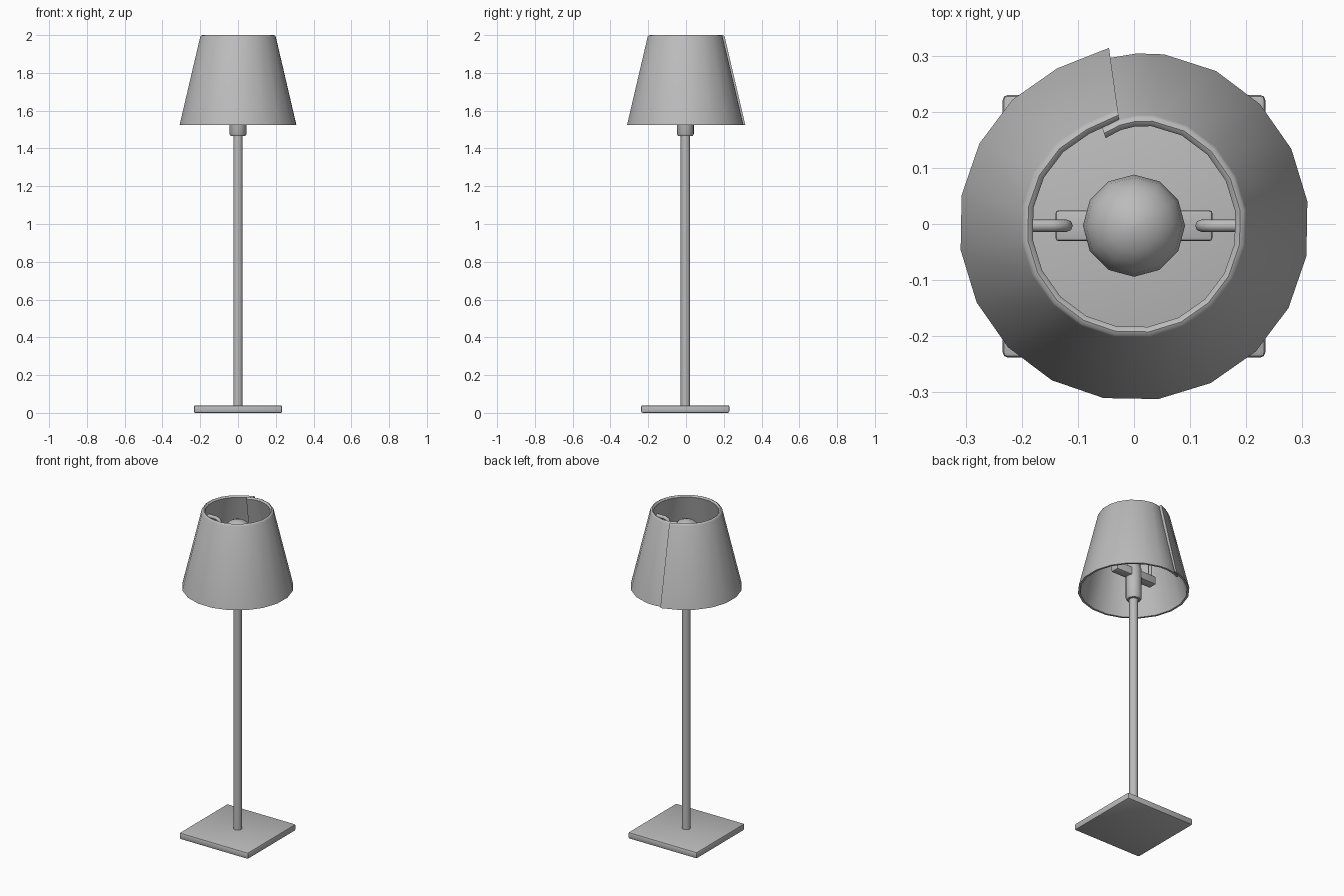
import bpy, bmesh, math
from mathutils import Vector

cube = bpy.data.objects.get("Cube")
if cube:
    bpy.data.objects.remove(cube, do_unlink=True)

grey = bpy.data.materials.new("plain grey")
grey.use_nodes = True
grey.diffuse_color = (0.5, 0.5, 0.5, 1)
grey.node_tree.nodes["Principled BSDF"].inputs["Base Color"].default_value = (0.5, 0.5, 0.5, 1)
CY = -0.003  # shared centre line of the stem and shade


def finish(name, bm, angle=35):
    bmesh.ops.recalc_face_normals(bm, faces=bm.faces)
    mesh = bpy.data.meshes.new(name)
    bm.to_mesh(mesh)
    bm.free()
    mesh.materials.append(grey)
    obj = bpy.data.objects.new(name, mesh)
    bpy.context.collection.objects.link(obj)
    bpy.ops.object.select_all(action='DESELECT')
    obj.select_set(True)
    bpy.context.view_layer.objects.active = obj
    bpy.ops.object.shade_smooth_by_angle(angle=math.radians(angle))
    return obj


def skin(bm, rings, close_ring=True):
    """Bridge a list of rings of points and cap both ends."""
    loops = [[bm.verts.new(p) for p in ring] for ring in rings]
    n = len(loops[0])
    for a, b in zip(loops, loops[1:]):
        for i in range(n):
            j = (i + 1) % n
            bm.faces.new((a[i], a[j], b[j], b[i]))
    bm.faces.new(loops[0])
    bm.faces.new(loops[-1][::-1])


def lathe(name, profile, sides, angle=35):
    bm = bmesh.new()
    skin(bm, [[(r * math.cos(math.tau * i / sides), CY + r * math.sin(math.tau * i / sides), z)
               for i in range(sides)] for r, z in profile])
    return finish(name, bm, angle)


def box(name, size, centre, bevel, segments=2):
    bm = bmesh.new()
    bmesh.ops.create_cube(bm, size=1)
    bmesh.ops.scale(bm, vec=size, verts=bm.verts)
    bmesh.ops.translate(bm, vec=centre, verts=bm.verts)
    bmesh.ops.bevel(bm, geom=bm.edges[:], offset=bevel, segments=segments,
                    profile=0.5, affect='EDGES')
    return finish(name, bm)


# Square foot, stem and lamp socket
box("base", (0.468, 0.468, 0.04), (0, -0.004, 0.02), 0.009)
lathe("stem", [(0.025, 0.035), (0.025, 1.48)], 16)
lathe("socket", [(0.038, 1.465), (0.045, 1.477), (0.045, 1.66), (0.038, 1.67), (0.036, 1.72)], 16)

# Bulb with a narrow neck and round top
bulb = [(0.035, 1.71), (0.042, 1.74), (0.066, 1.78)]
bulb += [(0.091 * math.cos(t), 1.845 + 0.091 * math.sin(t))
         for t in (math.radians(d) for d in (-20, 0, 20, 40, 60, 78, 89))]
lathe("bulb", bulb, 12, 50)

# Cross bracket carrying the shade wires
box("bracket", (0.28, 0.055, 0.05), (0, CY, 1.63), 0.006)

# Bent wires from the bracket to the shade wall
for side, label in ((1, "left"), (-1, "right")):
    path = [(0.12, 1.64), (0.12, 1.885), (0.127, 1.903), (0.145, 1.91), (0.205, 1.91)]
    pts = [Vector((x, 0, z)) for x, z in path]
    rings = []
    for i, p in enumerate(pts):
        d = (pts[min(i + 1, len(pts) - 1)] - pts[max(i - 1, 0)]).normalized()
        u = Vector((-d.z, 0, d.x))
        ring = []
        for k in range(8):
            a = math.tau * k / 8
            q = p + 0.011 * (math.cos(a) * u + math.sin(a) * Vector((0, 1, 0)))
            ring.append((side * q.x, q.y + CY, q.z))
        rings.append(ring)
    bm = bmesh.new()
    skin(bm, rings)
    finish(label + "_shade_wire", bm, 50)

# Shade: one thick sheet rolled round, its outer end lapping over the inner end
TOP, BOTTOM, WALL = 2.0, 1.525, 0.018
stations = [(98 + 18 * k, 0.0) for k in range(1, 19)]
stations = [(98, 0.008)] + stations + [(440, -0.002), (449, -0.005), (458, -0.010), (468, -0.018)]
section = [(0.312, BOTTOM), (0.202, TOP - 0.009), (0.198, TOP - 0.003), (0.191, TOP),
           (0.186, TOP - 0.003), (0.182, TOP - 0.009), (0.312 - WALL * 0.7, BOTTOM)]
bm = bmesh.new()
skin(bm, [[((r + dr) * math.cos(math.radians(a)), CY + (r + dr) * math.sin(math.radians(a)), z)
           for r, z in section] for a, dr in stations])
finish("shade", bm, 40)
